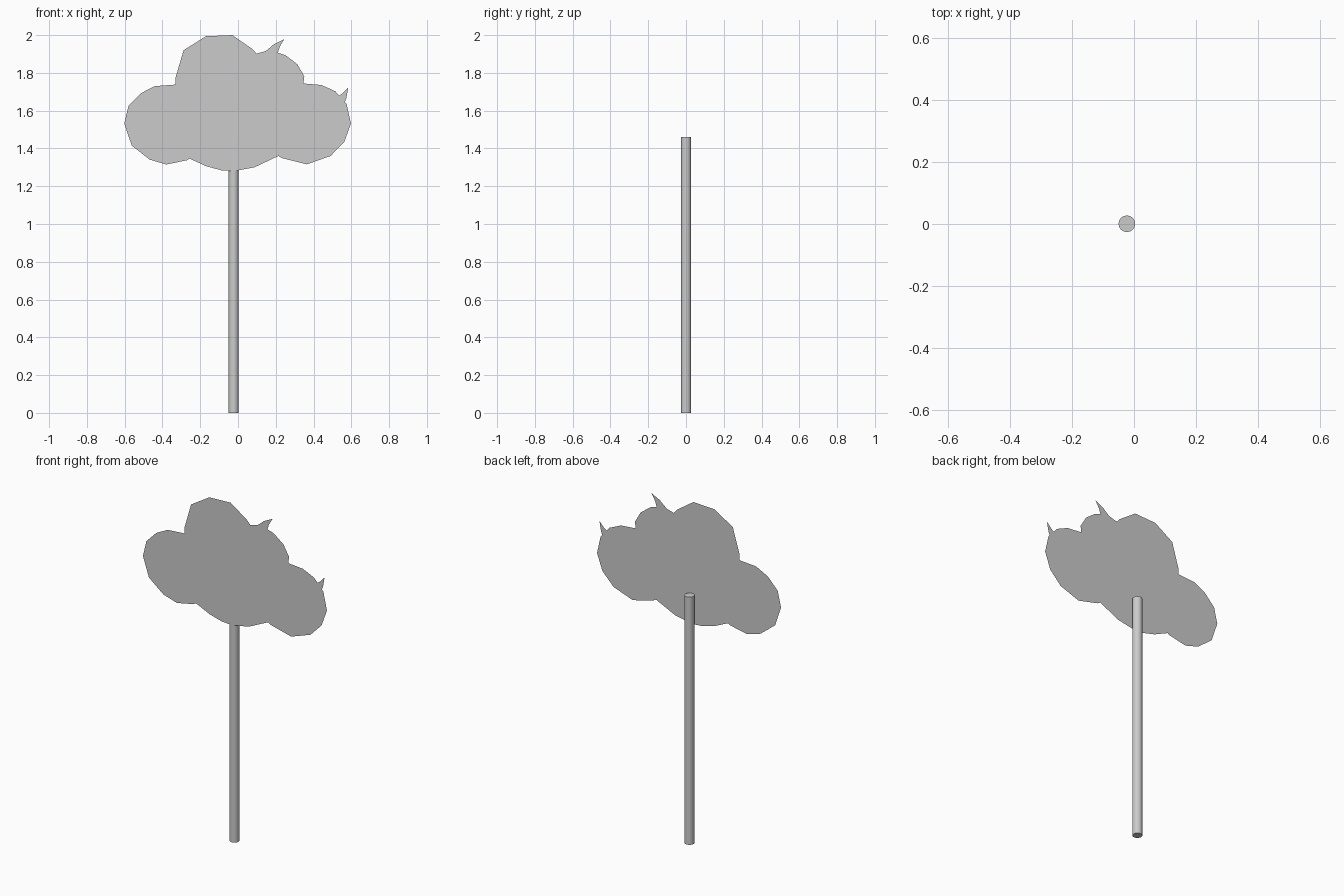
import bpy, bmesh
from math import sin, cos, pi, atan2
from mathutils import Vector

if "Cube" in bpy.data.objects:
    bpy.data.objects.remove(bpy.data.objects["Cube"])


def flat_panel(name, outline, y):
    """Single-sided flat sheet in the xz plane, facing -y."""
    bm = bmesh.new()
    face = bm.faces.new([bm.verts.new((x, y, z)) for x, z in outline])
    face.normal_update()
    if face.normal.y > 0:
        face.normal_flip()
    bmesh.ops.triangulate(bm, faces=[face])
    mesh = bpy.data.meshes.new(name)
    bm.to_mesh(mesh)
    bm.free()
    obj = bpy.data.objects.new(name, mesh)
    bpy.context.collection.objects.link(obj)
    return obj


def bulge(a, b, sag, steps):
    """Arc from a to b, bulging by sag to the lower left of the chord."""
    a, b = Vector(a), Vector(b)
    chord = b - a
    half = chord.length / 2
    axis = Vector((chord.y, -chord.x)).normalized()
    r = (half * half + sag * sag) / (2 * sag)
    centre = (a + b) / 2 + axis * (sag - r)
    sweep = atan2(half, r - sag)
    side = chord.normalized()
    pts = []
    for i in range(steps + 1):
        t = -sweep + 2 * sweep * i / steps
        pts.append(centre + axis * r * cos(t) + side * r * sin(t))
    return pts


# Cloud sheet with scalloped edge
cloud = [(-.03, 2.0), (-.17, 1.994), (-.288, 1.92), (-.33, 1.777), (-.33, 1.738),
         (-.44, 1.73), (-.515, 1.692), (-.58, 1.625), (-.602, 1.532), (-.563, 1.416),
         (-.468, 1.341), (-.38, 1.315), (-.272, 1.337), (-.256, 1.346), (-.166, 1.305),
         (-.087, 1.284), (-.02, 1.28), (.087, 1.3), (.214, 1.36), (.235, 1.348),
         (.365, 1.316), (.49, 1.36), (.563, 1.435), (.598, 1.532), (.575, 1.635),
         (.515, 1.703), (.441, 1.736), (.346, 1.744), (.351, 1.782), (.314, 1.846),
         (.251, 1.894), (.195, 1.912), (.145, 1.915), (.098, 1.902), (.077, 1.926)]
flat_panel("cloud", cloud, -0.0255)

# Crescent moon just in front of the cloud
tip_a, tip_b = (.245, 1.979), (.584, 1.724)
outer = bulge(tip_a, tip_b, .395, 18)
inner = bulge(tip_a, tip_b, .212, 14)
flat_panel("crescent_moon", outer + inner[-2:0:-1], -0.0275)

# Supporting pole behind the cloud
height = 1.46
bpy.ops.mesh.primitive_cylinder_add(vertices=16, radius=0.0268, depth=height,
                                    location=(-0.023, 0.0007, height / 2))
pole = bpy.context.object
pole.name = "pole"
bpy.ops.object.shade_smooth_by_angle()
